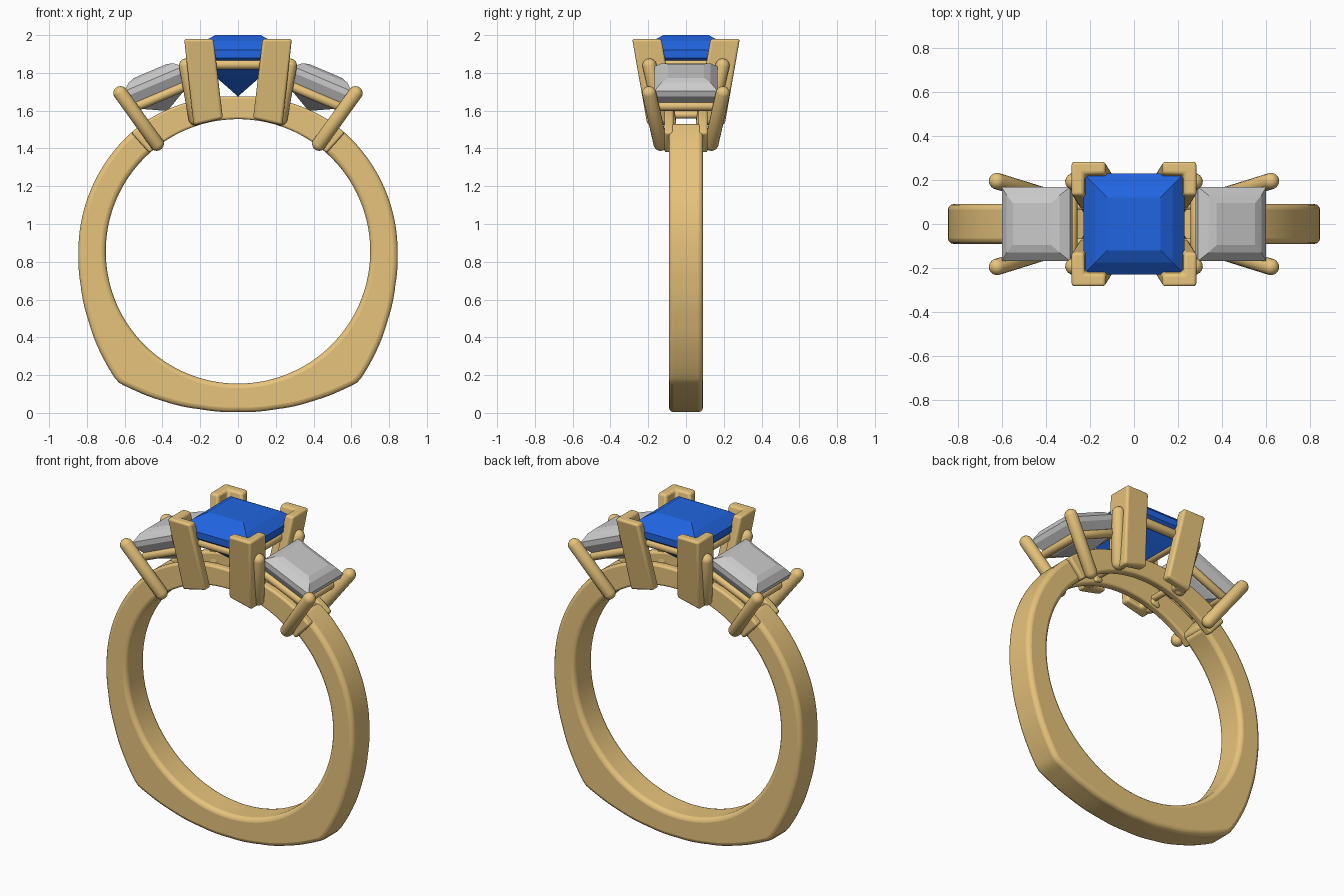
import bpy, bmesh
from math import sin, cos, radians, sqrt
from mathutils import Vector, Matrix

if "Cube" in bpy.data.objects:
    bpy.data.objects.remove(bpy.data.objects["Cube"])

ZC = 0.855      # centre height of the finger hole
RI = 0.70       # finger hole radius


def material(name, col):
    m = bpy.data.materials.new(name)
    m.diffuse_color = col
    m.use_nodes = True
    m.node_tree.nodes["Principled BSDF"].inputs["Base Color"].default_value = m.diffuse_color
    return m


GOLD = material("gold", (0.80, 0.55, 0.20, 1))
BLUE = material("blue_gem", (0.015, 0.13, 0.75, 1))


def finish(bm, name, mat=None, smooth=True, bevel=0):
    bmesh.ops.recalc_face_normals(bm, faces=bm.faces)
    me = bpy.data.meshes.new(name)
    bm.to_mesh(me)
    bm.free()
    ob = bpy.data.objects.new(name, me)
    bpy.context.collection.objects.link(ob)
    if mat:
        me.materials.append(mat)
    if bevel:
        b = ob.modifiers.new("bevel", 'BEVEL')
        b.width, b.segments = bevel, 3
        b.limit_method, b.angle_limit = 'ANGLE', radians(60)
    if smooth:
        bpy.context.view_layer.objects.active = ob
        ob.select_set(True)
        bpy.ops.object.shade_smooth_by_angle(angle=radians(40))
        ob.select_set(False)
    return ob


# Outer radius of the band against angle (degrees, right half)
OUTER = [(-90, .85), (-76.6, .859), (-63.3, .886), (-53, .918), (-48, .938), (-46, .936),
         (-37.6, .908), (-25, .873), (-12, .852), (0, .845), (55, .845), (90, .82)]


def outer_r(a):
    a = (a + 90) % 360 - 90
    if a > 90:
        a = 180 - a
    for (a0, r0), (a1, r1) in zip(OUTER, OUTER[1:]):
        if a <= a1:
            return r0 + (r1 - r0) * (a - a0) / (a1 - a0)
    return OUTER[-1][1]


def arc_strip(name, a0, a1, y0, y1, n, bevel):
    bm = bmesh.new()
    rings = []
    for i in range(n + 1):
        a = a0 + (a1 - a0) * i / n
        c, s = cos(radians(a)), sin(radians(a))
        ro = outer_r(a)
        rings.append([bm.verts.new((r * c, y, ZC + r * s))
                      for r, y in ((RI, y0), (ro, y0), (ro, y1), (RI, y1))])
    for p, q in zip(rings, rings[1:]):
        for k in range(4):
            bm.faces.new((p[k], p[(k + 1) % 4], q[(k + 1) % 4], q[k]))
    bm.faces.new(rings[0])
    bm.faces.new(rings[-1][::-1])
    return finish(bm, name, GOLD, bevel=bevel)


def rod(bm, p, q, r):
    # round-ended rod from a stretched sphere
    p, q = Vector(p), Vector(q)
    d = q - p
    vs = bmesh.ops.create_uvsphere(bm, u_segments=16, v_segments=9, radius=r)['verts']
    for v in vs:
        if v.co.z > 0:
            v.co.z += d.length
    m = Matrix.Translation(p) @ d.to_track_quat('Z', 'Y').to_matrix().to_4x4()
    bmesh.ops.transform(bm, matrix=m, verts=vs)


def gem(name, rings, culet, m, mat=None):
    # square-cut stone: rings of (half width, height) from table down
    bm = bmesh.new()
    loops = [[bm.verts.new((h * sx, h * sy, z)) for sx, sy in ((-1, -1), (1, -1), (1, 1), (-1, 1))]
             for h, z in rings]
    bm.faces.new(loops[0])
    tip = bm.verts.new((0, 0, culet))
    for p, q in zip(loops, loops[1:]):
        for k in range(4):
            bm.faces.new((p[k], p[(k + 1) % 4], q[(k + 1) % 4], q[k]))
    for k in range(4):
        bm.faces.new((loops[-1][k], loops[-1][(k + 1) % 4], tip))
    bm.transform(m)
    return finish(bm, name, mat, smooth=False)


def rail(name, h, r, m):
    bm = bmesh.new()
    c = [m @ Vector((h * sx, h * sy, 0)) for sx, sy in ((-1, -1), (1, -1), (1, 1), (-1, 1))]
    for k in range(4):
        rod(bm, c[k], c[(k + 1) % 4], r)
    return finish(bm, name, GOLD)


# Band, with two thin walls carrying the open top under the stones
arc_strip("band", 126, 414, -0.09, 0.09, 144, 0.025)
for s, side in ((-1, "front"), (1, "back")):
    y = sorted((s * 0.065, s * 0.115))
    arc_strip("gallery_wall_" + side, 48, 132, y[0], y[1], 42, 0.012)

# Centre stone and its rail
gem("centre_stone", [(.12, 2.0), (.175, 1.97), (.23, 1.92), (.23, 1.88), (.125, 1.785)],
    1.675, Matrix.Identity(4), BLUE)
rail("centre_rail", 0.2, 0.027, Matrix.Translation((0, 0, 1.845)))


# Corner prongs of the centre stone, L-shaped and tapering downwards
def corner_prong(name, sx, sy):
    bm = bmesh.new()

    def ell(cx, cy, arm, t):
        return [(cx, cy), (cx - arm, cy), (cx - arm, cy - t),
                (cx - t, cy - t), (cx - t, cy - arm), (cx, cy - arm)]
    top = [bm.verts.new((sx * x, sy * y, 1.98)) for x, y in ell(.285, .285, .155, .058)]
    low = [bm.verts.new((sx * x, sy * y, ZC + sqrt(RI * RI - x * x) + .008))
           for x, y in ell(.235, .205, .155, .058)]
    bm.faces.new(top)
    bm.faces.new(low[::-1])
    for k in range(6):
        j = (k + 1) % 6
        bm.faces.new((top[k], top[j], low[j], low[k]))
    finish(bm, name, GOLD, bevel=0.014)


for sx, lr in ((-1, "left"), (1, "right")):
    # Tilted side stone and its rail
    tilt = Matrix.Translation((sx * .44, 0, 1.755)) @ Matrix.Rotation(sx * radians(23), 4, 'Y')
    gem(lr + "_side_stone", [(.095, .06), (.13, .048), (.168, .015), (.168, -.015), (.115, -.11)],
        -.17, tilt)
    rail(lr + "_side_rail", 0.135, 0.025, tilt @ Matrix.Translation((0, 0, -.085)))
    # Small cross bar joining the gallery walls
    bm = bmesh.new()
    rod(bm, (sx * .2, -.09, 1.578), (sx * .2, .09, 1.578), .02)
    finish(bm, lr + "_cross_bar", GOLD)
    for sy, fb in ((-1, "front"), (1, "back")):
        tag = "_" + lr + "_" + fb
        corner_prong("centre_prong" + tag, sx, sy)
        bm = bmesh.new()
        rod(bm, (sx * .43, sy * .135, 1.425), (sx * .622, sy * .195, 1.692), .038)
        finish(bm, "outer_prong" + tag, GOLD)
        bm = bmesh.new()
        rod(bm, (sx * .225, sy * .13, 1.56), (sx * .275, sy * .193, 1.838), .038)
        finish(bm, "inner_prong" + tag, GOLD)
